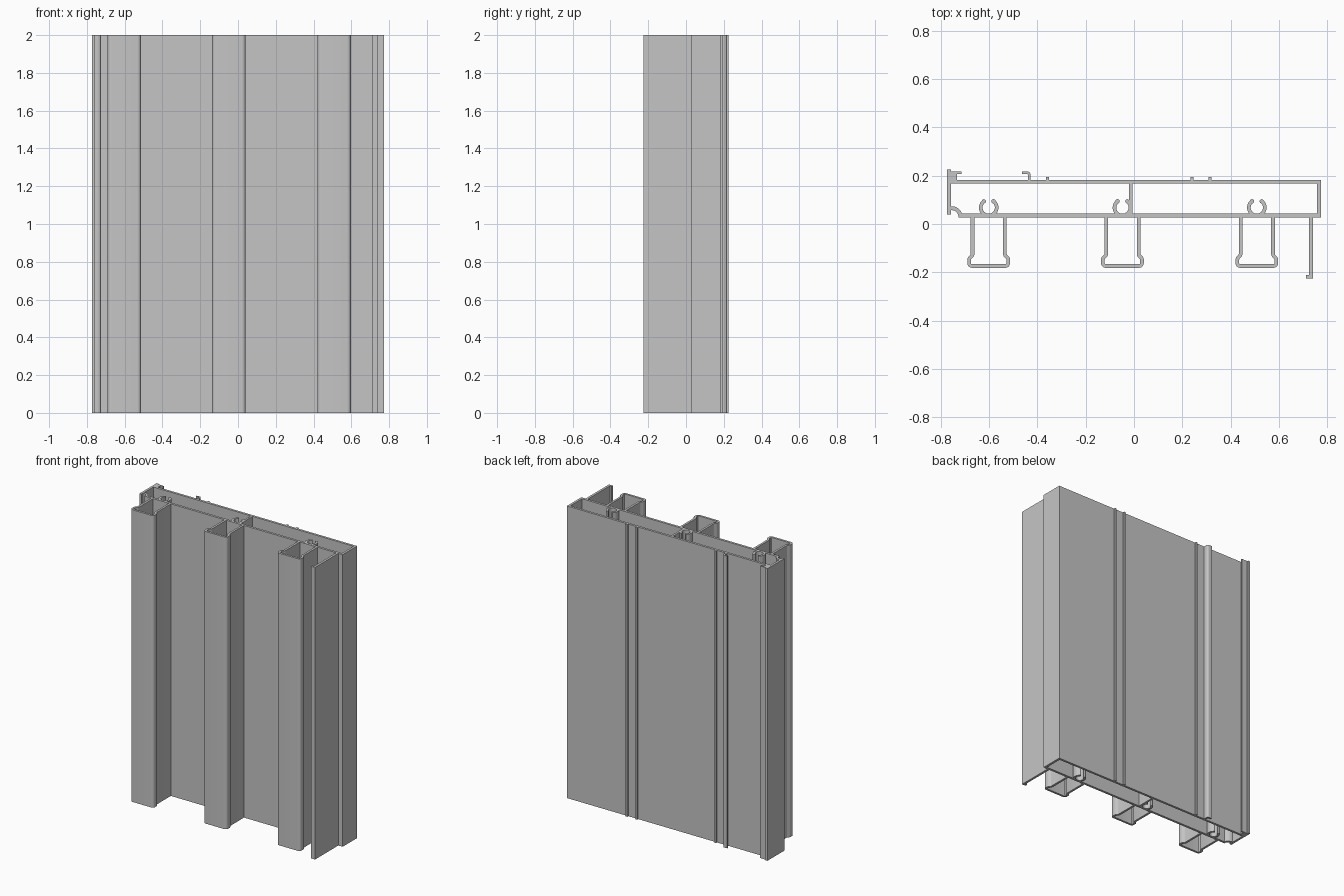
import bpy, bmesh
from math import radians, cos, sin
from mathutils import Vector

HEIGHT = 2.0
WALL = 0.016

cube = bpy.data.objects.get("Cube")
if cube:
    bpy.data.objects.remove(cube, do_unlink=True)

metal = bpy.data.materials.new("light grey aluminium")
metal.use_nodes = True
GREY = (0.56, 0.56, 0.56, 1)
metal.diffuse_color = GREY
metal.node_tree.nodes["Principled BSDF"].inputs["Base Color"].default_value = GREY


def extrude(name, faces):
    """Raise flat outlines, given as lists of points, to the full height."""
    bm = bmesh.new()
    for pts in faces:
        bm.faces.new([bm.verts.new((p[0], p[1], 0)) for p in pts])
    bmesh.ops.remove_doubles(bm, verts=bm.verts, dist=0.0001)
    base = bm.faces[:]
    raised = bmesh.ops.extrude_face_region(bm, geom=base, use_keep_orig=True)
    verts = [g for g in raised["geom"] if isinstance(g, bmesh.types.BMVert)]
    bmesh.ops.translate(bm, verts=verts, vec=(0, 0, HEIGHT))
    bmesh.ops.recalc_face_normals(bm, faces=bm.faces)
    mesh = bpy.data.meshes.new(name)
    bm.to_mesh(mesh)
    bm.free()
    mesh.materials.append(metal)
    obj = bpy.data.objects.new(name, mesh)
    bpy.context.collection.objects.link(obj)
    bpy.context.view_layer.objects.active = obj
    bpy.ops.object.select_all(action="DESELECT")
    obj.select_set(True)
    bpy.ops.object.shade_smooth_by_angle(angle=radians(30))


def box(name, x0, x1, y0, y1):
    extrude(name, [[(x0, y0), (x1, y0), (x1, y1), (x0, y1)]])


def strip(name, path, thick=WALL):
    """Sheet of even thickness following a centre line, with mitred corners."""
    pts = [Vector(p) for p in path]
    left, right = [], []
    for i, p in enumerate(pts):
        a = (p - pts[i - 1]).normalized() if i else None
        b = (pts[i + 1] - p).normalized() if i < len(pts) - 1 else None
        a, b = a or b, b or a
        n = Vector((-a.y - b.y, a.x + b.x)).normalized()
        n *= thick / 2 / n.dot(Vector((-a.y, a.x)))
        left.append(p + n)
        right.append(p - n)
    extrude(name, [[right[i], right[i + 1], left[i + 1], left[i]]
                   for i in range(len(pts) - 1)])


def arc(cx, cy, r, start, end, steps):
    angles = [radians(start + (end - start) * i / steps) for i in range(steps + 1)]
    return [(cx + r * cos(a), cy + r * sin(a)) for a in angles]


# Hollow panel
box("back_plate", -0.758, 0.774, 0.167, 0.183)
box("front_plate", -0.728, 0.774, 0.027, 0.043)
box("left_end_wall", 0.758, 0.774, 0.043, 0.167)
box("right_end_wall", -0.774, -0.758, 0.04, 0.225)
box("middle_web", -0.02, -0.006, 0.043, 0.167)
strip("right_corner_groove", [(-0.758, 0.065)] + arc(-0.753, 0.032, 0.033, 90, 0, 10))

# Three hollow feet with rounded corners, each with a screw channel behind it
for side, cx in (("right", -0.602), ("middle", -0.048), ("left", 0.509)):
    half = [(0.067, 0.027), (0.067, -0.125), (0.069, -0.131),
            (0.079, -0.141), (0.081, -0.147)]
    half += arc(0.069, -0.162, 0.012, 0, -90, 6)
    path = [(cx - x, y) for x, y in half] + [(cx + x, y) for x, y in reversed(half)]
    strip(side + "_foot", path, 0.015)
    channel = arc(cx, 0.068, 0.033, 128, 412, 24)
    strip(side + "_screw_channel", channel, 0.015)
    for end, (x, y) in (("right", channel[0]), ("left", channel[-1])):
        extrude(f"{side}_channel_{end}_lip", [arc(x, y, 0.009, 0, 330, 11)])

# Long front fin with a turned toe
box("front_fin", 0.725, 0.741, -0.225, 0.027)
box("front_fin_toe", 0.712, 0.725, -0.225, -0.212)

# Clips and ribs on the back
box("edge_clip_block", -0.758, -0.734, 0.183, 0.207)
box("edge_clip_lip", -0.758, -0.714, 0.207, 0.217)
strip("back_clip", [(-0.434, 0.183), (-0.434, 0.204)]
      + arc(-0.442, 0.204, 0.008, 15, 90, 5) + [(-0.464, 0.212)], 0.011)
for name, x in (("right", -0.358), ("middle", 0.24), ("left", 0.315)):
    box(name + "_back_rib", x - 0.006, x + 0.006, 0.183, 0.195)
